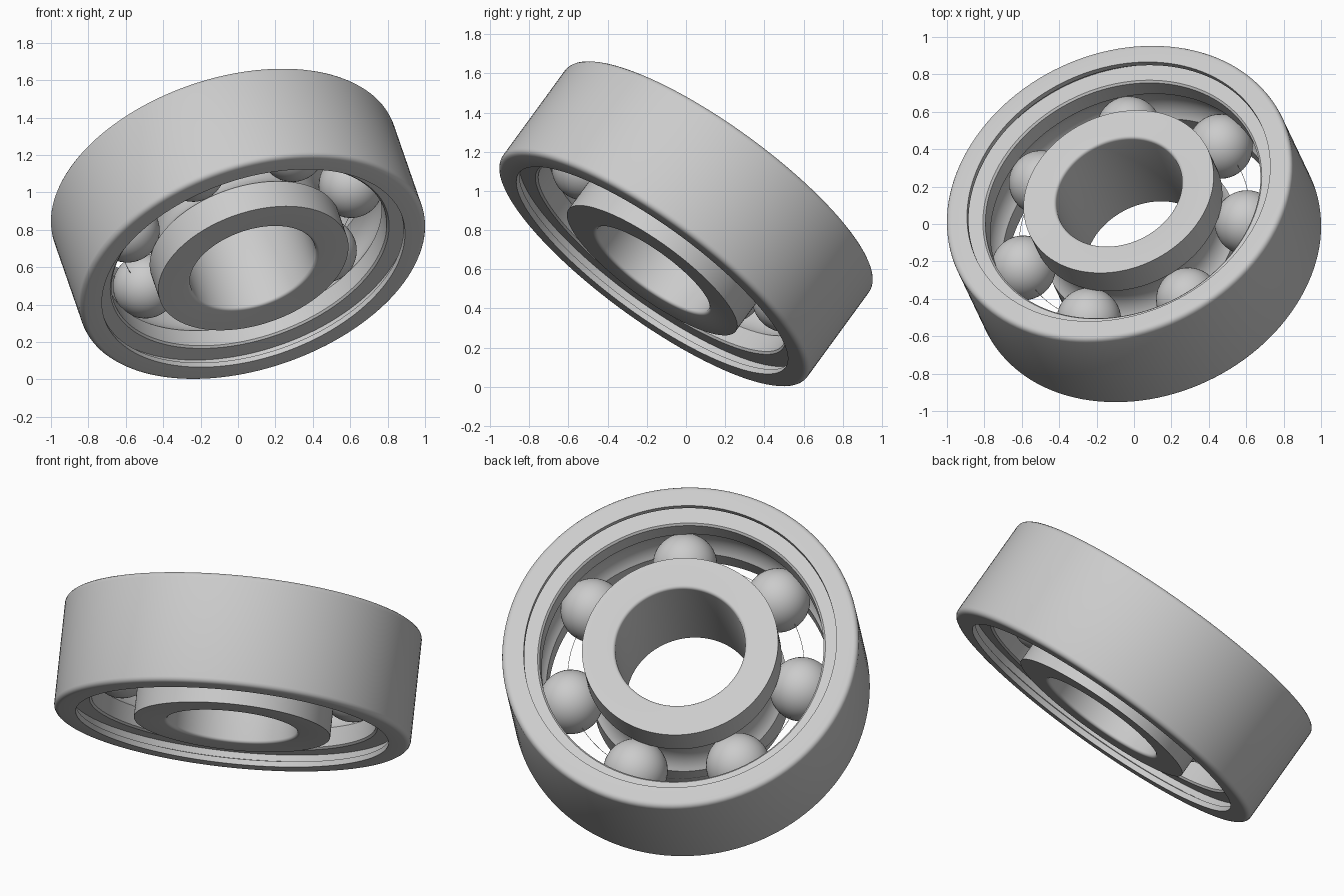
import bpy, bmesh, math
from mathutils import Matrix, Vector

cube = bpy.data.objects.get("Cube")
if cube:
    bpy.data.objects.remove(cube, do_unlink=True)

# One plain steel colour
steel = bpy.data.materials.new("light_grey_steel")
steel.use_nodes = True
GREY = (0.6, 0.6, 0.6, 1.0)
steel.diffuse_color = GREY
steel.node_tree.nodes["Principled BSDF"].inputs["Base Color"].default_value = GREY

# Tilted frame of the bearing: local z is the bearing axis
UNIT = 0.0873                       # size of one profile unit
axis = Vector((-0.27, 0.567, 0.778)).normalized()
e1 = (Vector((1, 0, 0)) - axis * axis.x).normalized()
e2 = axis.cross(e1)
FRAME = Matrix.Translation((0, 0, 0.832)) @ Matrix((e1, e2, axis)).transposed().to_4x4()

PITCH, BALL_R, HALF_W = 7.3, 1.98, 3.5
BALLS, PHASE = 7, math.radians(-10.3)


def add_object(name, bm):
    bmesh.ops.recalc_face_normals(bm, faces=bm.faces)
    mesh = bpy.data.meshes.new(name)
    bm.to_mesh(mesh)
    bm.free()
    mesh.materials.append(steel)
    obj = bpy.data.objects.new(name, mesh)
    bpy.context.collection.objects.link(obj)
    obj.matrix_world = FRAME
    bpy.ops.object.select_all(action='DESELECT')
    obj.select_set(True)
    bpy.context.view_layer.objects.active = obj
    bpy.ops.object.shade_smooth_by_angle(angle=math.radians(30))
    return obj


def arc(cx, cz, r, start, end, steps):
    """Points (radius, height) on an arc, angles in degrees."""
    pts = []
    for i in range(steps + 1):
        a = math.radians(start + (end - start) * i / steps)
        pts.append((cx + r * math.cos(a), cz + r * math.sin(a)))
    return pts


def lathe(name, profile, segments=128):
    """Turn a closed (radius, height) profile around the axis."""
    bm = bmesh.new()
    rings = []
    for s in range(segments):
        a = 2 * math.pi * s / segments
        rings.append([bm.verts.new((r * math.cos(a) * UNIT, r * math.sin(a) * UNIT, z * UNIT))
                      for r, z in profile])
    n = len(profile)
    for s in range(segments):
        p, q = rings[s], rings[(s + 1) % segments]
        for i in range(n):
            j = (i + 1) % n
            bm.faces.new((p[i], q[i], q[j], p[j]))
    return add_object(name, bm)


def mirrored(half):
    """Close an upper half profile with its reflection below the mid plane."""
    return half + [(r, -z) for r, z in reversed(half)]


# Outer ring: rounded rim, undercut recess, shoulder and raceway
B = 0.33
shoulder = 8.75
edge = math.degrees(math.acos((shoulder - PITCH) / BALL_R))
outer_half = arc(11 - B, HALF_W - B, B, 0, 90, 4)
outer_half += [(9.64, HALF_W), (9.64, 3.15), (10.0, 3.05), (10.0, 2.65), (shoulder + 0.12, 2.65)]
outer_half += [(shoulder, 2.53)]
outer_half += arc(PITCH, 0, BALL_R, edge, 3, 8)
lathe("outer_ring", mirrored(outer_half))

# Inner ring: rounded bore, shoulder and raceway
b = 0.2
shoulder = 6.05
edge = math.degrees(math.acos((shoulder - PITCH) / BALL_R))
inner_half = arc(4 + b, HALF_W - b, b, 180, 90, 4)
inner_half += [(shoulder, HALF_W)]
inner_half += arc(PITCH, 0, BALL_R, edge, 177, 8)
lathe("inner_ring", mirrored(inner_half))

# Hairline wire running through the balls
lathe("ball_wire", arc(PITCH, 0, 0.015, 0, 270, 3))

# Balls spaced evenly around the pitch circle
for i in range(BALLS):
    a = PHASE + 2 * math.pi * i / BALLS
    bm = bmesh.new()
    pos = Vector((math.cos(a), math.sin(a), 0)) * PITCH * UNIT
    bmesh.ops.create_uvsphere(bm, u_segments=48, v_segments=24, radius=BALL_R * UNIT,
                              matrix=Matrix.Translation(pos))
    add_object(f"ball_{i + 1}", bm)
